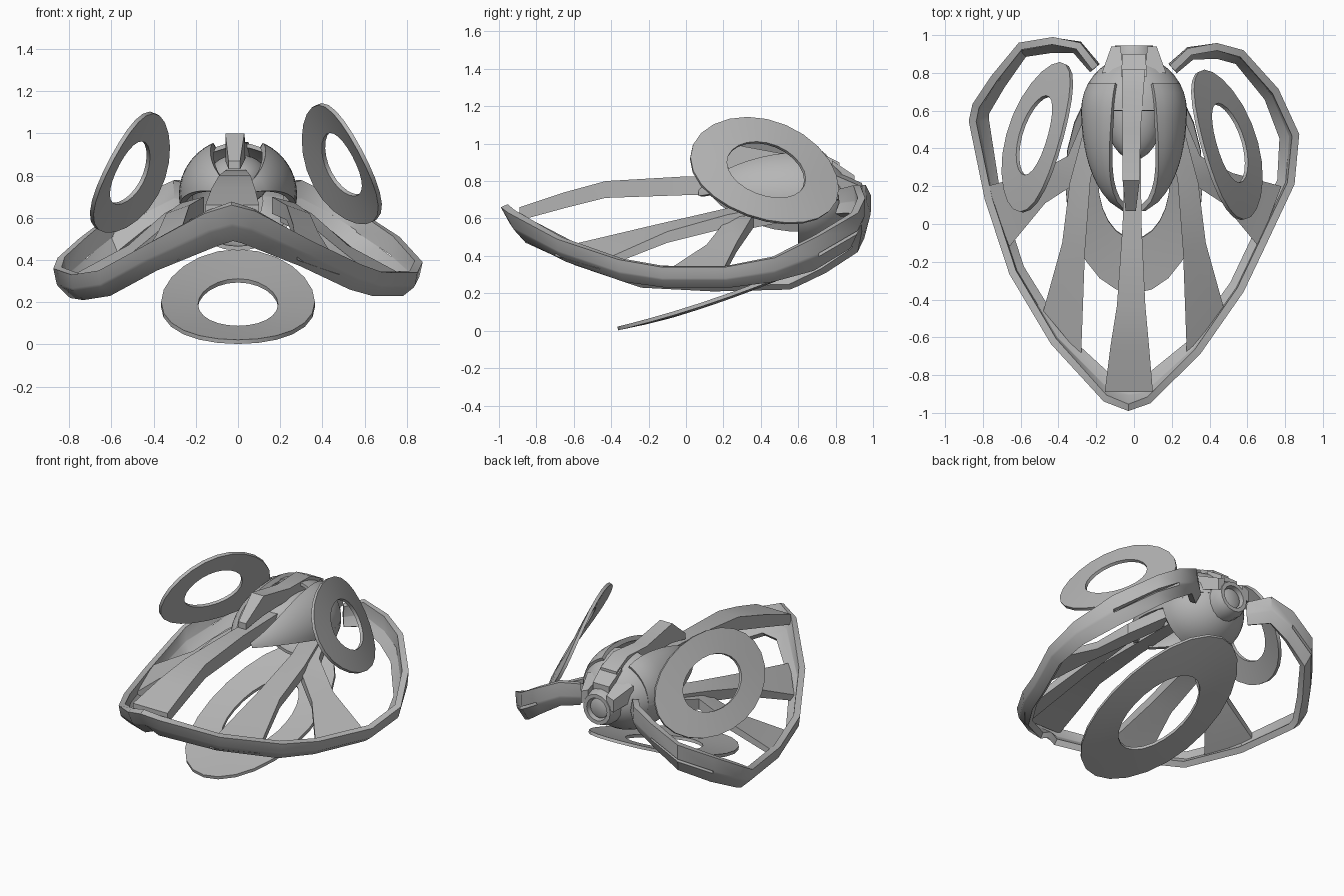
import bpy, bmesh, math
from mathutils import Vector as V

if "Cube" in bpy.data.objects:
    bpy.data.objects.remove(bpy.data.objects["Cube"])

mat = bpy.data.materials.new("plain grey")
mat.diffuse_color = (0.47, 0.47, 0.47, 1)
mat.use_nodes = True
mat.node_tree.nodes["Principled BSDF"].inputs["Base Color"].default_value = mat.diffuse_color


def make(name, verts, faces, thick=0, offset=-1, angle=30):
    me = bpy.data.meshes.new(name)
    me.from_pydata([tuple(v) for v in verts], [], faces)
    bm = bmesh.new()
    bm.from_mesh(me)
    bmesh.ops.recalc_face_normals(bm, faces=bm.faces)
    bm.to_mesh(me)
    bm.free()
    ob = bpy.data.objects.new(name, me)
    bpy.context.collection.objects.link(ob)
    me.materials.append(mat)
    bpy.ops.object.select_all(action='DESELECT')
    ob.select_set(True)
    bpy.context.view_layer.objects.active = ob
    if thick:
        m = ob.modifiers.new("thickness", 'SOLIDIFY')
        m.thickness, m.offset = thick, offset
        bpy.ops.object.modifier_apply(modifier=m.name)
    bpy.ops.object.shade_smooth_by_angle(angle=math.radians(angle))
    return ob


def loft(name, sections, **kw):
    """Closed tube through equal-sized sections, capped at both ends."""
    n = len(sections[0])
    verts = [p for s in sections for p in s]
    faces = [(i*n+j, i*n+(j+1) % n, (i+1)*n+(j+1) % n, (i+1)*n+j)
             for i in range(len(sections)-1) for j in range(n)]
    faces += [tuple(range(n)), tuple(range(len(verts)-n, len(verts)))]
    return make(name, verts, faces, **kw)


def beam(name, rows):
    """Flat tapering beam; each row is (left point, right point, depth)."""
    secs = []
    for a, b, d in rows:
        a, b, dn = V(a), V(b), V((0, 0, -d))
        secs.append([a, b, b+dn, a+dn])
    return loft(name, secs)


def sheet(name, rows, **kw):
    """Open grid surface through rows of points."""
    n = len(rows[0])
    faces = [(i*n+j, i*n+j+1, (i+1)*n+j+1, (i+1)*n+j)
             for i in range(len(rows)-1) for j in range(n-1)]
    return make(name, [p for r in rows for p in r], faces, **kw)


def oval_ring(name, place, hole, n=24, thick=0.02):
    """Oval plate with an oval hole; place maps unit disc to space."""
    verts, faces = [], []
    for r in (hole, (1+hole)/2, 1):
        verts += [place(r*math.cos(2*math.pi*i/n), r*math.sin(2*math.pi*i/n)) for i in range(n)]
    for k in range(2):
        faces += [(k*n+i, k*n+(i+1) % n, (k+1)*n+(i+1) % n, (k+1)*n+i) for i in range(n)]
    return make(name, verts, faces, thick=thick, offset=0)


# Heart-shaped rim: upper outer edge, with inset and drop to the lower edge
edge = [(-.19, .84, .76, .02, .15), (-.285, .96, .78, .03, .17), (-.43, .99, .72, .05, .19),
        (-.61, .96, .61, .05, .19), (-.755, .785, .50, .06, .19), (-.855, .635, .41, .07, .17),
        (-.875, .545, .36, .08, .14), (-.79, .13, .33, .06, .12), (-.66, -.265, .35, .06, .12),
        (-.44, -.635, .47, .07, .12), (-.16, -.94, .62, .11, .15), (-.03, -.99, .66, .15, .17),
        (.085, -.95, .63, .11, .15), (.35, -.69, .49, .07, .12), (.58, -.36, .38, .06, .12),
        (.69, -.13, .34, .06, .11), (.85, .21, .34, .07, .11), (.875, .476, .39, .08, .13),
        (.765, .715, .51, .06, .19), (.58, .92, .63, .05, .19), (.44, .958, .71, .05, .19),
        (.285, .93, .78, .03, .17), (.19, .84, .76, .02, .15)]
verts, faces = [], []
N = len(edge)
for i, (x, y, z, inset, drop) in enumerate(edge):
    a, b = edge[max(i-1, 0)], edge[min(i+1, N-1)]
    t = V((b[0]-a[0], b[1]-a[1], 0)).normalized()
    inward = V((-t.y, t.x, 0))
    for f, bow in ((0, 0), (.45, .02), (.55, .02), (1, 0)):
        verts.append(V((x, y, z)) + inward*(inset*f-bow) + V((0, 0, -drop*f-bow/2)))
for i in range(N-1):
    for j in range(3):
        if j == 1 and i in (2, 3, 18, 19):   # vent slots at the rear
            continue
        faces.append((4*i+j, 4*i+j+1, 4*i+j+5, 4*i+j+4))
make("heart_rim", verts, faces, thick=0.04, offset=-1, angle=40)

# Central spine from the nose to the pod
beam("spine", [((-.155, -.89, .66), (.10, -.89, .66), .07), ((-.125, -.65, .74), (.08, -.65, .74), .085),
               ((-.09, -.43, .80), (.06, -.43, .80), .09), ((-.06, 0, .825), (.04, 0, .825), .10),
               ((-.05, .4, .83), (.035, .4, .83), .10)])

for s, side in ((-1, "left"), (1, "right")):
    def p(x, y, z):
        return (s*x, y, z)
    # Forward strut to the rim
    beam(side+"_front_strut", [(p(.48, -.46, .37), p(.28, -.70, .44), .04),
                               (p(.38, -.1, .53), p(.26, -.15, .57), .06),
                               (p(.34, .22, .62), p(.23, .24, .66), .07),
                               (p(.27, .48, .67), p(.16, .48, .70), .08)])
    # Sideways strut fanning out to the rim
    beam(side+"_side_strut", [(p(.78, .20, .33), p(.66, -.12, .31), .04),
                              (p(.52, .27, .47), p(.47, .11, .46), .05),
                              (p(.35, .36, .62), p(.30, .22, .60), .07),
                              (p(.24, .62, .68), p(.20, .5, .66), .08)])
    # Tilted oval wing ring, slightly bowed
    C = V((.49, .425, .85)) if s > 0 else V((-.51, .465, .81))
    A, B = V((-s*.105, .395, -.084)), V((-s*.145, 0, .27))
    nor = V((s*.835, .31, .454))
    oval_ring(side+"_wing_ring",
              lambda u, v, C=C, A=A, B=B, nor=nor: C + A*u + B*v + nor*.04*(.4-u*u), .53)
    # Petal of the pod shell, tapering to a point at the front
    rows = []
    for i in range(15):
        t = i/14
        y = .74 - .66*t
        k = math.sqrt(max(0, 1-((.6-y)/(.53 if y < .6 else .28))**2))
        lo, hi = -18 + 28*t, 66 - 22*t*t
        rows.append([V((s*.265*k*math.cos(q), y, .71 + .255*k*math.sin(q)))
                     for q in (math.radians(lo + (hi-lo)*j/8) for j in range(9))])
    sheet(side+"_petal", rows, thick=0.03, offset=0, angle=40)


# Curved oval plate hanging below
def belly(u, v):
    t = (v+1)/2
    return V((.365*u, .235 + .6*v, .012 + .23*t + .20*t*t + .015*u*u))
oval_ring("belly_ring", belly, .52)

# Rear ball of the pod
rows = []
for i in range(10):
    a = math.radians(90*i/9)
    rows.append([V((.27*math.cos(a)*math.cos(q), .60 + .28*math.sin(a), .70 + .245*math.cos(a)*math.sin(q)))
                 for q in (2*math.pi*j/28 for j in range(29))])
sheet("rear_ball", rows, thick=0.02, offset=0, angle=40)

# Egg canopy inside the shell
bpy.ops.mesh.primitive_uv_sphere_add(segments=24, ring_count=14, radius=1, location=(0, .58, .78))
egg = bpy.context.object
egg.name = "egg_canopy"
egg.scale = (.15, .24, .12)
egg.data.materials.append(mat)
bpy.ops.object.shade_smooth_by_angle(angle=math.radians(40))

# Bar arching over the canopy, with a sloping nose
beam("canopy_bar", [((-.045, .07, .87), (.01, .07, .87), .04), ((-.06, .23, 1.0), (.03, .23, 1.0), .13),
                    ((-.06, .5, .95), (.035, .5, .95), .07), ((-.06, .7, .96), (.05, .7, .96), .08),
                    ((-.06, .82, .90), (.06, .82, .90), .10)])


# Rear port: collar, plug and lugs
def lathe(name, prof, n=16, z=.68):
    loft(name, [[V((r*math.cos(2*math.pi*k/n), y, z+r*math.sin(2*math.pi*k/n))) for k in range(n)]
                for r, y in prof])
lathe("port_collar", [(.12, .80), (.12, .90), (.10, .945), (.075, .945), (.07, .90)])
lathe("port_plug", [(.065, .84), (.065, .92), (.04, .93)])
for s, side in ((-1, "left"), (1, "right")):
    beam(side+"_port_lug", [((s*.06, .80, .85), (s*.17, .80, .83), .10),
                            ((s*.07, .94, .79), (s*.12, .94, .77), .08)])
beam("top_port_lug", [((-.07, .78, .91), (.07, .78, .91), .1), ((-.06, .90, .83), (.06, .90, .83), .06)])
